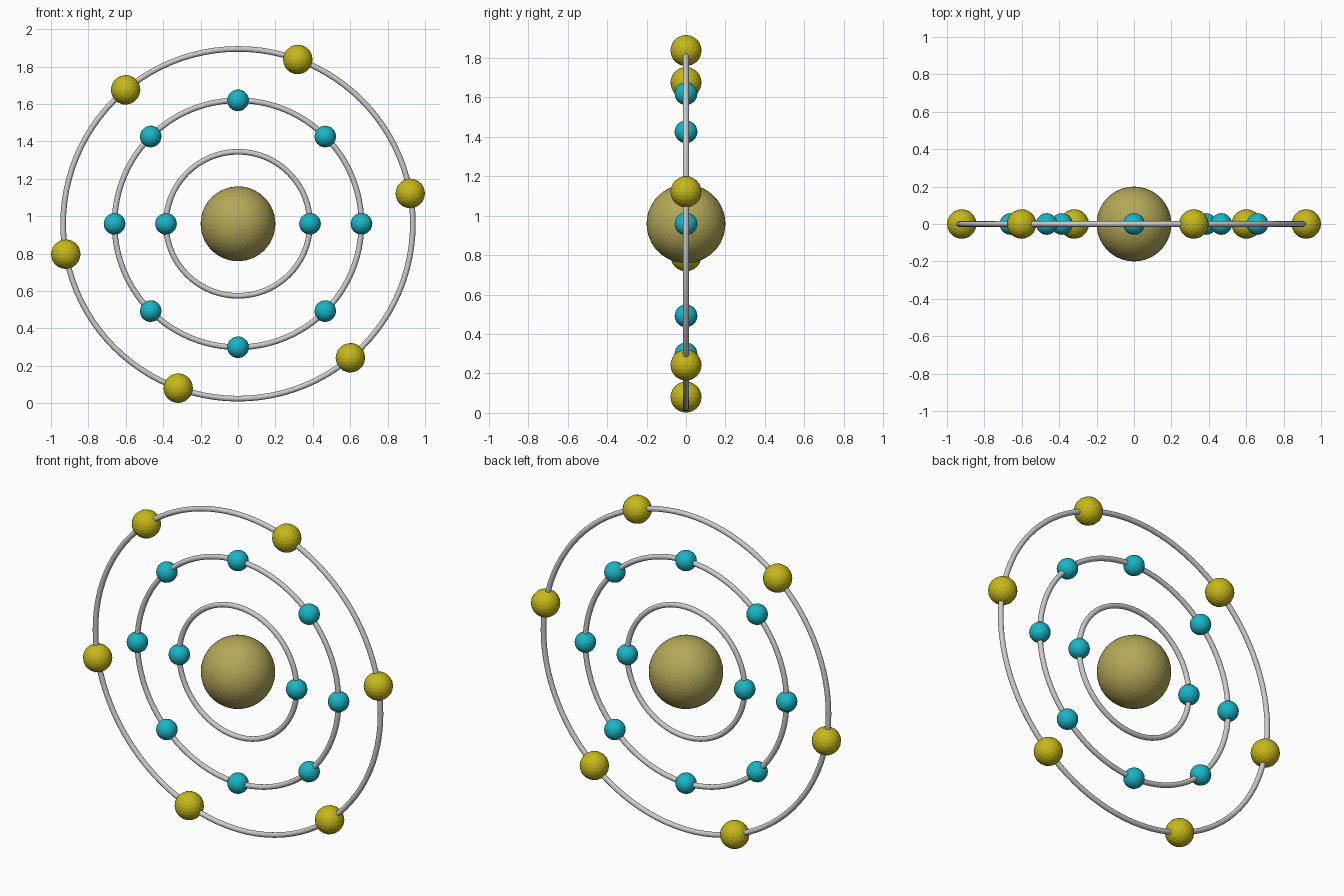
import bpy, math

if "Cube" in bpy.data.objects:
    bpy.data.objects.remove(bpy.data.objects["Cube"])

CZ = 0.959  # height of the nucleus centre


def material(name, rgb):
    m = bpy.data.materials.new(name)
    m.diffuse_color = (*rgb, 1)
    m.use_nodes = True
    m.node_tree.nodes["Principled BSDF"].inputs["Base Color"].default_value = m.diffuse_color
    return m


OLIVE = material("olive", (0.45, 0.39, 0.10))
YELLOW = material("yellow", (0.56, 0.48, 0.01))
CYAN = material("cyan", (0.01, 0.46, 0.56))


def ball(name, radius, x, z, mat, detail=3):
    bpy.ops.mesh.primitive_ico_sphere_add(subdivisions=detail, radius=radius, location=(x, 0, z))
    ob = bpy.context.object
    ob.name = name
    ob.data.materials.append(mat)
    return ob


def shell(name, ring_radius, count, start, ball_radius, mat):
    # orbit ring standing in the xz plane
    bpy.ops.mesh.primitive_torus_add(
        location=(0, 0, CZ), rotation=(math.pi / 2, 0, 0),
        major_radius=ring_radius, minor_radius=0.015,
        major_segments=96, minor_segments=12)
    ring = bpy.context.object
    ring.name = name + "_orbit_ring"
    bpy.ops.object.shade_smooth_by_angle(angle=math.radians(40))
    # electrons spaced evenly along the ring
    for i in range(count):
        a = math.radians(start) + math.tau * i / count
        ball(f"{name}_electron_{i + 1}", ball_radius,
             ring_radius * math.cos(a), CZ + ring_radius * math.sin(a), mat)


# central nucleus
ball("nucleus", 0.20, 0, CZ, OLIVE, 4)

# electron shells from inside out
shell("inner", 0.385, 2, 0, 0.058, CYAN)
shell("middle", 0.66, 8, 0, 0.058, CYAN)
shell("outer", 0.935, 6, 10, 0.079, YELLOW)
